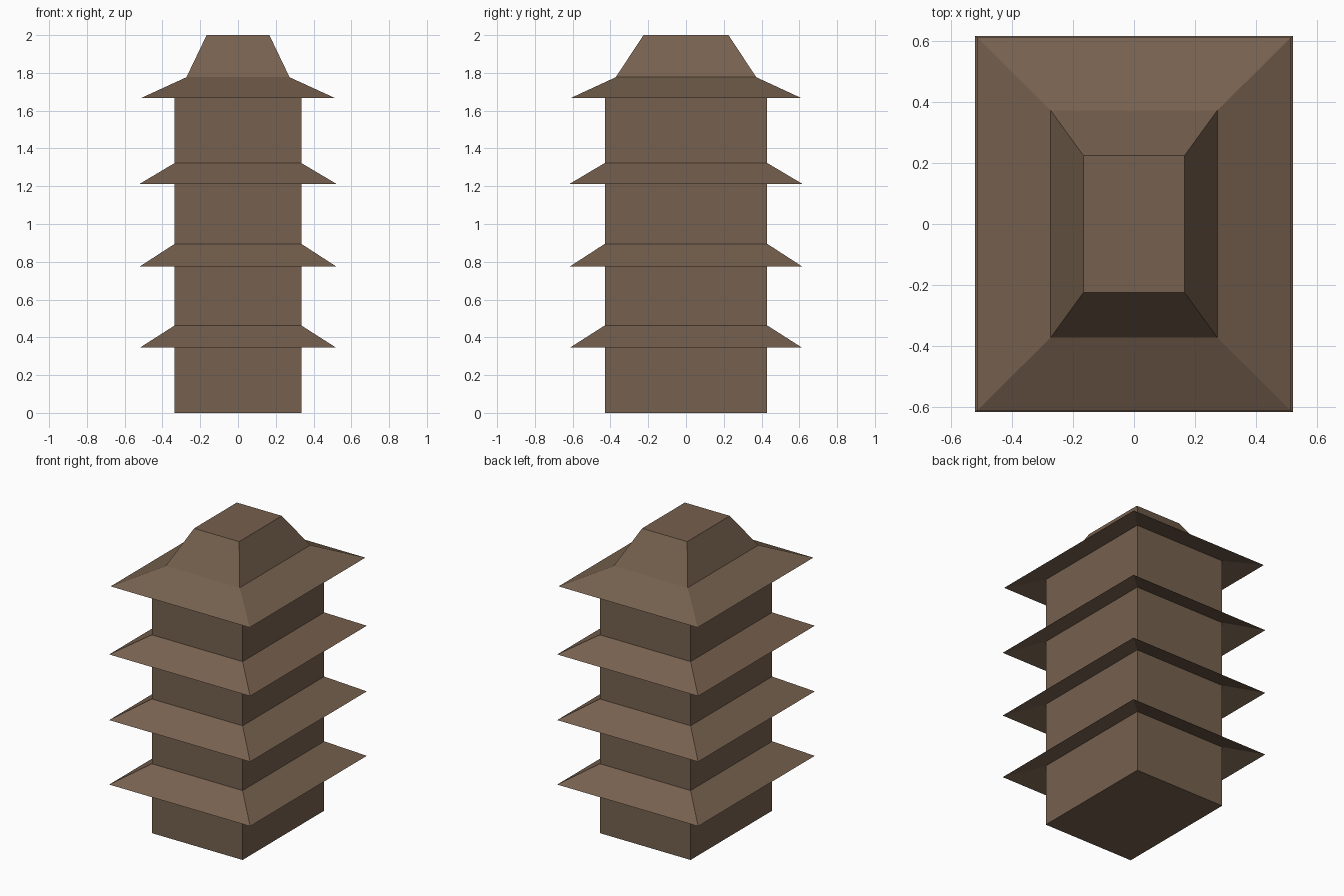
import bpy, bmesh

if "Cube" in bpy.data.objects:
    bpy.data.objects.remove(bpy.data.objects["Cube"])

# One weathered brown for the whole tower
brown = bpy.data.materials.new("weathered_brown")
brown.diffuse_color = (0.181, 0.119, 0.077, 1.0)
brown.use_nodes = True
brown.node_tree.nodes["Principled BSDF"].inputs["Base Color"].default_value = brown.diffuse_color

BX, BY = 0.335, 0.43   # half size of the tower body


def loft(name, rings, cap_bottom=False, cap_top=False):
    """Join rectangular rings (half_x, half_y, z) into one flat-faced object."""
    bm = bmesh.new()
    loops = [[bm.verts.new((sx * hx, sy * hy, z))
              for sx, sy in ((-1, -1), (1, -1), (1, 1), (-1, 1))]
             for hx, hy, z in rings]
    for a, b in zip(loops, loops[1:]):
        for i in range(4):
            j = (i + 1) % 4
            bm.faces.new((a[i], a[j], b[j], b[i]))
    if cap_bottom:
        bm.faces.new(loops[0][::-1])
    if cap_top:
        bm.faces.new(loops[-1])
    mesh = bpy.data.meshes.new(name)
    bm.to_mesh(mesh)
    bm.free()
    mesh.materials.append(brown)
    obj = bpy.data.objects.new(name, mesh)
    bpy.context.collection.objects.link(obj)
    return obj


# Tower body
loft("tower_body", [(BX, BY, 0), (BX, BY, 1.71)], cap_bottom=True)

# Three skirt roofs: slightly raised underside, sharp eave, slope up to the wall
for n, (z0, z1) in enumerate(((0.345, 0.463), (0.775, 0.895), (1.213, 1.323))):
    loft(f"skirt_roof_{n + 1}",
         [(BX, BY, z0 + 0.065), (0.52, 0.615, z0), (BX, BY, z1)])

# Top roof: wide eave, then a steeper crown with a flat top
loft("top_roof",
     [(BX, BY, 1.71), (0.513, 0.61, 1.667), (0.273, 0.372, 1.777),
      (0.166, 0.225, 2.0)], cap_top=True)
